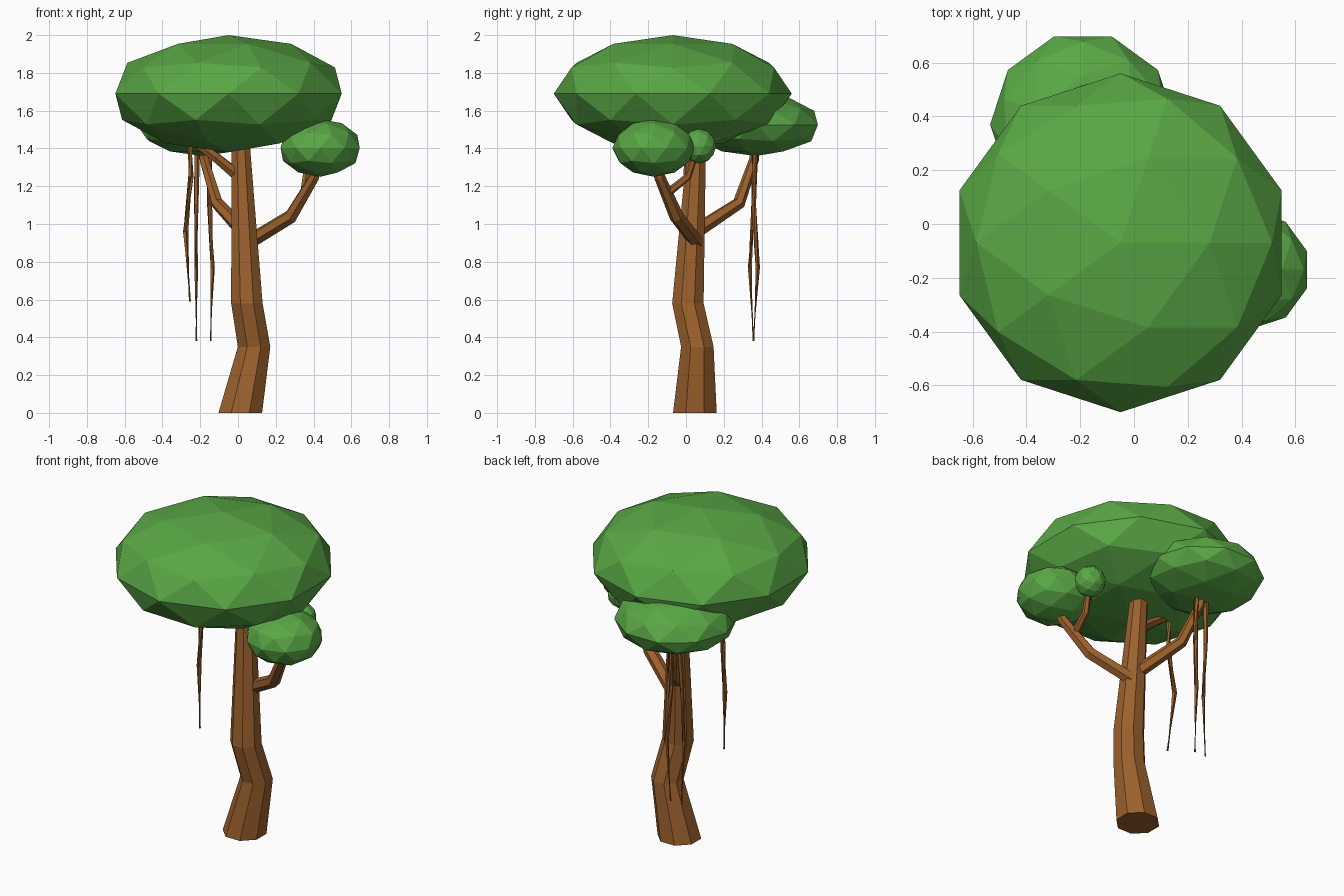
import bpy, bmesh
from math import radians, cos, sin, tau
from mathutils import Vector

if "Cube" in bpy.data.objects:
    bpy.data.objects.remove(bpy.data.objects["Cube"])


def material(name, color):
    m = bpy.data.materials.new(name)
    m.diffuse_color = color
    m.use_nodes = True
    m.node_tree.nodes["Principled BSDF"].inputs["Base Color"].default_value = m.diffuse_color
    return m


leaf = material("leaf", (0.10, 0.39, 0.06, 1))
bark = material("bark", (0.33, 0.12, 0.026, 1))


def foliage(name, center, radii, turn=0):
    """Faceted, flattened clump of leaves."""
    bpy.ops.mesh.primitive_ico_sphere_add(subdivisions=2, radius=1, location=center,
                                          rotation=(0, 0, radians(turn)))
    ob = bpy.context.object
    ob.name = name
    ob.scale = radii
    ob.data.materials.append(leaf)


def limb(name, points, sides=6, level=False):
    """Tapered tube through (x, y, z, radius) points; level keeps rings horizontal."""
    bm = bmesh.new()
    pos = [Vector(p[:3]) for p in points]
    rings = []
    for i, p in enumerate(points):
        ahead = pos[min(i + 1, len(pos) - 1)]
        behind = pos[max(i - 1, 0)]
        tangent = Vector((0, 0, 1)) if level else ahead - behind
        q = Vector((0, 0, 1)).rotation_difference(tangent)
        ring = []
        for k in range(sides):
            a = tau * (k + 0.5) / sides
            ring.append(bm.verts.new(pos[i] + q @ Vector((p[3] * cos(a), p[3] * sin(a), 0))))
        rings.append(ring)
    for a, b in zip(rings, rings[1:]):
        for k in range(sides):
            n = (k + 1) % sides
            bm.faces.new((a[k], a[n], b[n], b[k]))
    bm.faces.new(rings[0])
    bm.faces.new(rings[-1])
    bmesh.ops.recalc_face_normals(bm, faces=bm.faces)
    me = bpy.data.meshes.new(name)
    bm.to_mesh(me)
    bm.free()
    me.materials.append(bark)
    bpy.context.collection.objects.link(bpy.data.objects.new(name, me))


# Leaf clumps
foliage("main_canopy", (-0.05, -0.07, 1.69), (0.63, 0.63, 0.31))
foliage("back_canopy", (-0.19, 0.37, 1.525), (0.345, 0.345, 0.165), 18)
foliage("right_canopy", (0.435, -0.17, 1.403), (0.22, 0.22, 0.153))
foliage("small_canopy", (0.38, 0.07, 1.412), (0.09, 0.09, 0.092))

# Crooked trunk
limb("trunk", [(0.012, 0.047, 0, 0.125), (0.085, 0.06, 0.35, 0.093),
               (0.047, 0.01, 0.58, 0.09), (0.012, 0.06, 1.48, 0.05)], 8, level=True)

# Branches
limb("right_branch", [(0.05, 0.06, 0.90, 0.04), (0.28, -0.05, 1.04, 0.038),
                      (0.405, -0.14, 1.25, 0.029), (0.425, -0.16, 1.33, 0.025)])
limb("right_twig", [(0.35, -0.09, 1.17, 0.022), (0.36, 0.01, 1.25, 0.02),
                    (0.375, 0.05, 1.37, 0.016)])
limb("back_branch", [(0.03, 0.05, 0.96, 0.04), (-0.11, 0.28, 1.11, 0.034),
                     (-0.18, 0.36, 1.34, 0.026), (-0.19, 0.37, 1.42, 0.022)])
limb("left_branch", [(0.02, 0.05, 1.24, 0.034), (-0.12, 0.01, 1.355, 0.028),
                     (-0.25, 0.0, 1.45, 0.022)])

# Hanging roots
limb("left_root", [(-0.255, 0.0, 1.47, 0.016), (-0.25, 0.0, 1.25, 0.015),
                   (-0.278, 0.02, 0.96, 0.015), (-0.254, -0.01, 0.59, 0.006)], 5)
limb("back_root_1", [(-0.215, 0.37, 1.40, 0.015), (-0.222, 0.357, 1.10, 0.013),
                     (-0.222, 0.338, 0.77, 0.011), (-0.22, 0.357, 0.38, 0.005)], 5)
limb("back_root_2", [(-0.15, 0.365, 1.40, 0.015), (-0.15, 0.357, 1.10, 0.014),
                     (-0.135, 0.38, 0.77, 0.012), (-0.145, 0.357, 0.38, 0.005)], 5)
